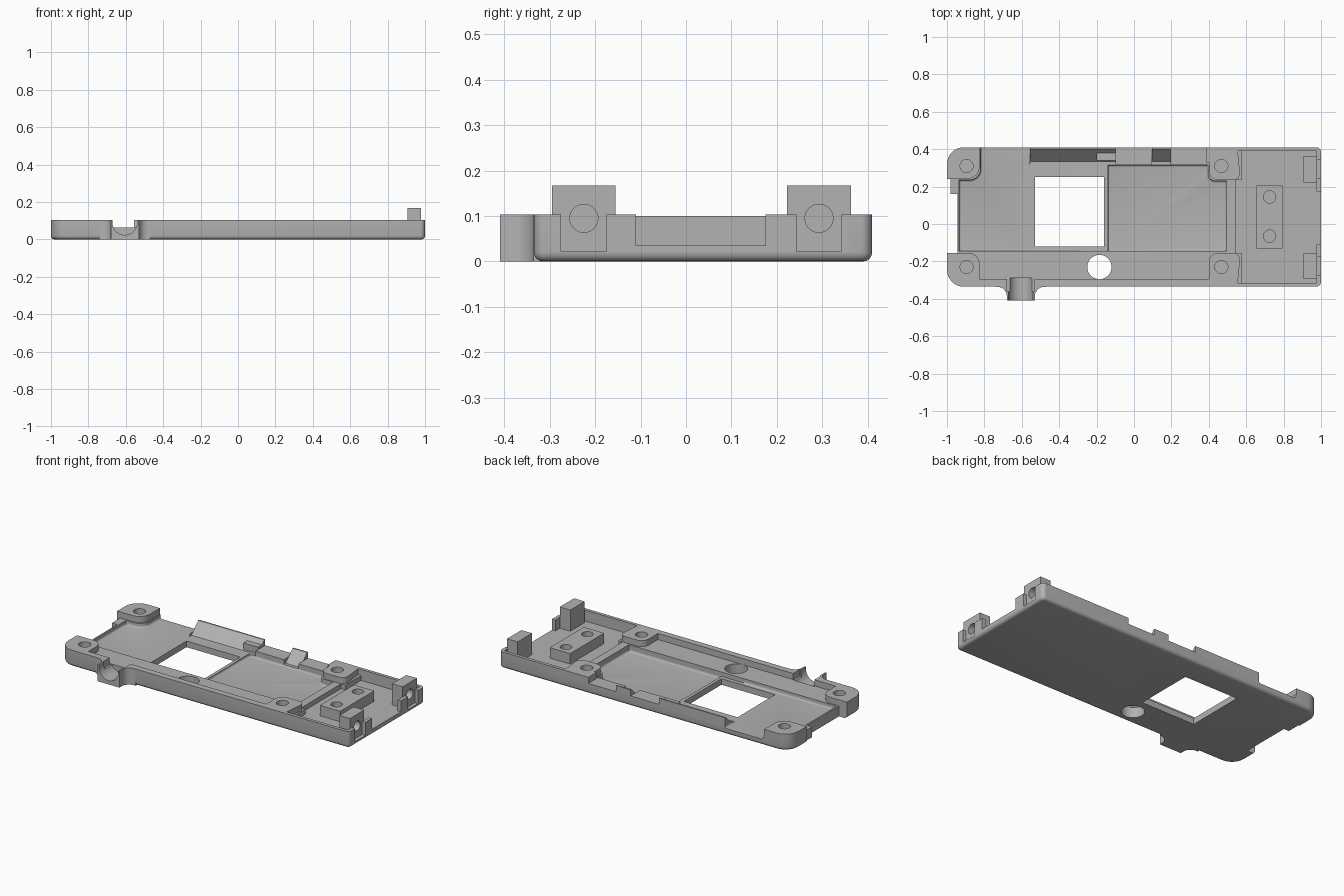
import bpy, bmesh, math
from mathutils import Vector

cube = bpy.data.objects.get("Cube")
if cube:
    bpy.data.objects.remove(cube, do_unlink=True)

grey = bpy.data.materials.new("plain grey")
grey.use_nodes = True
grey.diffuse_color = (0.45, 0.45, 0.45, 1)
grey.node_tree.nodes["Principled BSDF"].inputs["Base Color"].default_value = (0.45, 0.45, 0.45, 1)


def rounded(pts, steps=8):
    """Replace each (x, y, r) corner by an arc."""
    out = []
    for i, p in enumerate(pts):
        c = Vector(p[:2])
        if len(p) < 3:
            out.append(c)
            continue
        u = (Vector(pts[i - 1][:2]) - c).normalized() * p[2]
        v = (Vector(pts[(i + 1) % len(pts)][:2]) - c).normalized() * p[2]
        for k in range(steps + 1):
            t = k / steps * math.pi / 2
            out.append(c + u * (1 - math.sin(t)) + v * (1 - math.cos(t)))
    return out


def prism(name, pts, lo, hi, axis="z", bevel=0):
    """Extrude a profile; x takes (y, z) points, y takes (z, x) points."""
    order = {"z": (0, 1, 2), "x": (2, 0, 1), "y": (1, 2, 0)}[axis]
    bm = bmesh.new()
    ring = [bm.verts.new([(p[0], p[1], lo)[k] for k in order]) for p in rounded(pts)]
    base = bm.faces.new(ring)
    top = bmesh.ops.extrude_face_region(bm, geom=[base])["geom"]
    shift = Vector([(0, 0, hi - lo)[k] for k in order])
    bmesh.ops.translate(bm, verts=[g for g in top if isinstance(g, bmesh.types.BMVert)], vec=shift)
    if bevel:
        bmesh.ops.bevel(bm, geom=list(base.edges), offset=bevel, segments=4,
                        profile=0.5, affect="EDGES", clamp_overlap=False)
    bmesh.ops.recalc_face_normals(bm, faces=bm.faces)
    mesh = bpy.data.meshes.new(name)
    bm.to_mesh(mesh)
    bm.free()
    mesh.materials.append(grey)
    ob = bpy.data.objects.new(name, mesh)
    bpy.context.collection.objects.link(ob)
    return ob


def rect(x0, x1, y0, y1):
    return [(x0, y0), (x1, y0), (x1, y1), (x0, y1)]


def box(name, x0, x1, y0, y1, z0, z1):
    return prism(name, rect(x0, x1, y0, y1), z0, z1)


def rod(name, a, b, r, lo, hi, axis="z"):
    n = 40
    pts = [(a + r * math.cos(k * math.tau / n), b + r * math.sin(k * math.tau / n)) for k in range(n)]
    return prism(name, pts, lo, hi, axis)


def combine(ob, tool, mode="DIFFERENCE"):
    mod = ob.modifiers.new("bool", "BOOLEAN")
    mod.operation, mod.object, mod.solver = mode, tool, "EXACT"
    deps = bpy.context.evaluated_depsgraph_get()
    deps.update()
    mesh = bpy.data.meshes.new_from_object(ob.evaluated_get(deps))
    ob.modifiers.clear()
    ob.data = mesh
    bpy.data.objects.remove(tool, do_unlink=True)


HIGH = 0.3  # cutters reach above the walls

# tray body with a rounded lower edge
tray = prism("tray", [(-1, -.335, .09), (1, -.335, .025), (1, .41, .025), (-1, .41, .09)],
             0, .103, bevel=.02)

# cable bracket on the front wall, flared into the body
flare = [(-.74, -.31), (-.74, -.336)]
for k in range(7):
    t = k / 6 * math.pi / 2
    flare.append((-.73 + .05 * math.sin(t), -.386 + .05 * math.cos(t)))
flare.append((-.68, -.41))
mirrored = [(-1.21 - x, y) for x, y in reversed(flare)]
combine(tray, prism("bracket", flare + mirrored, 0, .103), "UNION")

# upper cavity, leaving corner posts and walls standing
combine(tray, prism("cut", [
    (-1.1, -.155), (-.825, -.155, .06), (-.825, -.295), (.4, -.295), (.4, -.155, .05),
    (.57, -.155, .04), (.555, -.315), (.977, -.315), (.977, .39), (.555, .39),
    (.57, .235, .04), (.4, .235, .05), (.4, .33), (-.555, .33), (-.555, .5),
    (-.825, .5), (-.825, .24, .07), (-1.1, .24)], .065, HIGH))

# deep pocket, shallower half with the open back, and end compartment
combine(tray, prism("cut", [
    (-.3, -.145), (.495, -.145), (.495, .23), (.395, .23, .04), (.395, .315),
    (-.14, .315), (-.14, .2), (-.3, .2)], .038, HIGH))
combine(tray, prism("cut", [
    (-.14, -.145), (.495, -.145), (.495, .23), (.395, .23, .04), (.395, .315), (-.14, .315)],
    .024, HIGH, bevel=.012))
combine(tray, prism("cut", [
    (-.935, -.145), (-.135, -.145), (-.135, .325), (-.555, .325), (-.555, .5),
    (-.82, .5), (-.82, .235, .06), (-.935, .235)], .038, HIGH, bevel=.012))
combine(tray, prism("cut", [
    (.575, -.315), (.977, -.315), (.977, .39), (.575, .39), (.575, .235),
    (.545, .235), (.545, -.155), (.575, -.155)], .035, HIGH))

# back wall: sloped inner faces and low gaps
for x0, x1 in ((-.555, -.1), (.095, .195)):
    combine(tray, prism("cut", [(.31, .035), (.335, .035), (.402, .104), (.402, HIGH), (.31, HIGH)],
                        x0, x1, "x"))
for x0, x1 in ((-.1, .095), (.195, .385)):
    combine(tray, box("cut", x0, x1, .32, .5, .065, HIGH))

# window, round hole and left side notch
combine(tray, box("cut", -.53, -.16, -.12, .25, -.1, HIGH))
combine(tray, rod("cut", -.185, -.23, .065, -.1, HIGH))
combine(tray, box("cut", -1.1, -.945, -.155, .16, -.1, HIGH))
combine(tray, box("cut", -1.1, -.98, .15, .24, -.1, HIGH))

# cable saddle
combine(tray, rod("cut", .09, -.605, .066, -.5, -.29, "y"))
combine(tray, box("cut", -.671, -.539, -.5, -.29, .09, HIGH))
combine(tray, box("cut", -.678, -.532, -.36, -.29, .06, HIGH))

# screw holes in the four posts
for x in (-.895, .467):
    for y in (-.23, .31):
        combine(tray, rod("cut", x, y, .035, .035, HIGH))

# end wall opening and tab slots
combine(tray, box("cut", .96, 1.1, -.11, .175, .035, HIGH))
for y in (-.225, .293):
    combine(tray, box("cut", .96, 1.1, y - .05, y + .05, .022, HIGH))

# upright end tabs with blind bores
for name, y in (("front_tab", -.225), ("back_tab", .293)):
    tab = box(name, .905, .978, y - .07, y + .07, .02, .167)
    combine(tab, rod("cut", y, .095, .031, .925, 1.1, "x"))

# mounting block with two holes
block = box("mounting_block", .655, .795, -.13, .205, .03, .1)
for y in (-.065, .145):
    combine(block, rod("cut", .725, y, .033, .045, HIGH))

# small stop beside the sloped wall
box("wall_stop", -.2, -.1, .34, .392, .03, .08)

# smooth curves, keep edges crisp
for ob in bpy.context.collection.objects:
    if ob.type == "MESH" and ob.data.materials and ob.data.materials[0] == grey:
        bpy.ops.object.select_all(action="DESELECT")
        ob.select_set(True)
        bpy.context.view_layer.objects.active = ob
        bpy.ops.object.shade_smooth_by_angle(angle=math.radians(30))
